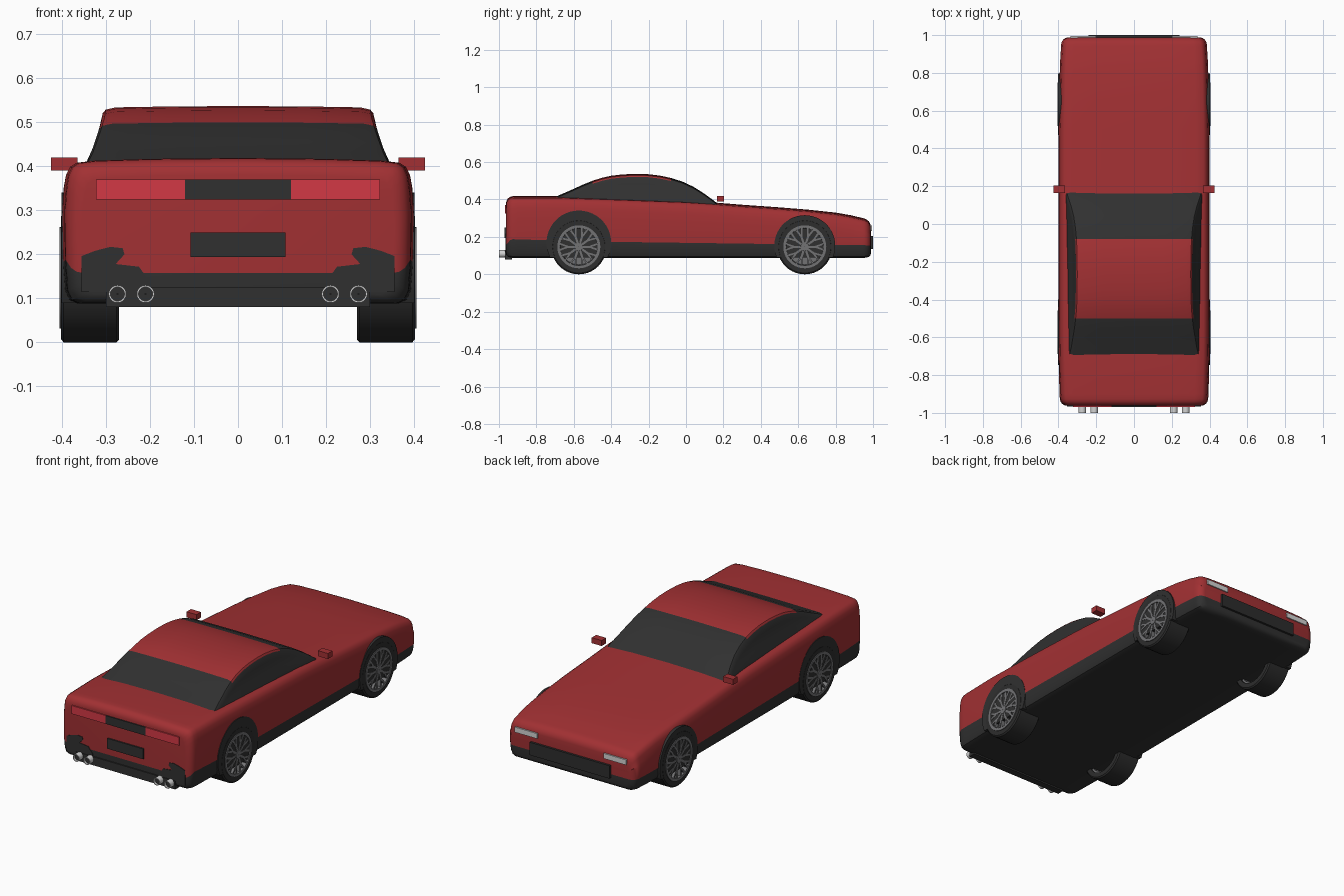
import bpy, bmesh, math
from mathutils import Matrix, Vector

if "Cube" in bpy.data.objects:
    bpy.data.objects.remove(bpy.data.objects["Cube"])


def mat(name, rgb):
    m = bpy.data.materials.new(name)
    m.diffuse_color = (*rgb, 1)
    m.use_nodes = True
    m.node_tree.nodes["Principled BSDF"].inputs["Base Color"].default_value = m.diffuse_color
    return m


RED = mat("body red", (0.36, 0.03, 0.033))
DARK = mat("dark trim", (0.03, 0.03, 0.03))
TYRE = mat("tyre black", (0.026, 0.026, 0.026))
RIM = mat("rim grey", (0.17, 0.17, 0.175))
CHROME = mat("light metal", (0.65, 0.65, 0.65))
TAIL = mat("tail light red", (0.65, 0.04, 0.06))


def finish(name, bm, mats, angle=35):
    bmesh.ops.recalc_face_normals(bm, faces=bm.faces)
    me = bpy.data.meshes.new(name)
    bm.to_mesh(me)
    bm.free()
    for m in mats:
        me.materials.append(m)
    ob = bpy.data.objects.new(name, me)
    bpy.context.collection.objects.link(ob)
    bpy.ops.object.select_all(action='DESELECT')
    ob.select_set(True)
    bpy.context.view_layer.objects.active = ob
    bpy.ops.object.shade_smooth_by_angle(angle=math.radians(angle))
    return ob


def add_box(bm, x, y, z):
    m = Matrix.Translation(((x[0] + x[1]) / 2, (y[0] + y[1]) / 2, (z[0] + z[1]) / 2))
    m = m @ Matrix.Diagonal((x[1] - x[0], y[1] - y[0], z[1] - z[0], 1))
    bmesh.ops.create_cube(bm, size=1, matrix=m)


def box(name, x, y, z, m):
    bm = bmesh.new()
    add_box(bm, x, y, z)
    return finish(name, bm, [m])


def interp(table, y):
    for (a, va), (b, vb) in zip(table, table[1:]):
        if y <= b:
            return va + (vb - va) * max(0, (y - a) / (b - a))
    return table[-1][1]


def loft(name, ys, half_section, mats, rule):
    """Skin mirrored half sections along y; rule(row, y_mid) gives the material index."""
    bm = bmesh.new()
    rings = []
    for y in ys:
        half = half_section(y)          # runs bottom centre to top centre
        right = [bm.verts.new((x, y, z)) for x, z in half]
        left = [v if x < 1e-6 else bm.verts.new((-x, y, z)) for v, (x, z) in zip(right, half)]
        rings.append((right, left))
    n = len(rings[0][0])
    for k in range(len(ys) - 1):
        for s in (0, 1):
            a, b = rings[k][s], rings[k + 1][s]
            for i in range(n - 1):
                f = bm.faces.new((a[i], a[i + 1], b[i + 1], b[i]))
                f.material_index = rule(i, (ys[k] + ys[k + 1]) / 2)
    for k in (0, -1):                   # end caps in horizontal strips
        r, l = rings[k]
        for i in range(n - 1):
            vs = list(dict.fromkeys((r[i], r[i + 1], l[i + 1], l[i])))
            f = bm.faces.new(vs)
            f.material_index = rule(i, ys[k])
    return finish(name, bm, mats)


# Body shell
REAR, FRONT, R = -0.962, 0.988, 0.035
TOP = [(-0.962, 0.41), (-0.9, 0.413), (-0.7, 0.413), (-0.4, 0.403), (0, 0.388), (0.15, 0.378),
       (0.3, 0.366), (0.5, 0.352), (0.65, 0.34), (0.8, 0.324), (0.88, 0.31), (0.94, 0.296), (0.988, 0.285)]
WIDTH = [(-0.962, 0.39), (-0.85, 0.398), (-0.5, 0.401), (0.5, 0.4), (0.85, 0.392), (0.988, 0.383)]
STRIPE = [(-0.962, 0.158), (-0.935, 0.188), (-0.5, 0.175), (0.988, 0.155)]


def body_half(y):
    d = min(y - REAR, FRONT - y)
    inset = R - math.sqrt(max(0, R * R - max(0, R - d) ** 2))
    w, zt, zb = interp(WIDTH, y) - inset, interp(TOP, y) - inset, 0.088 + inset * 0.6
    zs = interp(STRIPE, y)
    return [(0, zb), (w * 0.5, zb), (w * 0.91, zb), (w * 0.96, zb + 0.008), (w * 0.985, zb + 0.03),
            (w * 0.997, zs), (w, (zs + zt) / 2), (w * 0.99, zt - 0.06), (w * 0.978, zt - 0.032),
            (w * 0.955, zt - 0.014), (w * 0.92, zt - 0.005), (w * 0.82, zt), (w * 0.5, zt + 0.004), (0, zt + 0.006)]


ends = [R * (1 - math.cos(math.radians(a))) for a in (0, 22, 45, 67, 90)]
ys = sorted({round(v, 4) for v in [REAR + e for e in ends] + [FRONT - e for e in ends]
             + [p[0] for p in TOP] + [-0.55, -0.2]})
loft("body", ys, body_half, [RED, DARK], lambda i, y: int(i < 5))

# Cabin with roof and wraparound glass
ROOF = [(-0.73, 0.398), (-0.69, 0.416), (-0.65, 0.433), (-0.6, 0.455), (-0.55, 0.478), (-0.5, 0.498),
        (-0.45, 0.514), (-0.4, 0.525), (-0.34, 0.532), (-0.27, 0.535), (-0.2, 0.533), (-0.14, 0.526),
        (-0.08, 0.513), (-0.02, 0.494), (0.04, 0.466), (0.1, 0.428), (0.15, 0.391), (0.18, 0.366)]
SIDE = [(0.36, 0.365), (0.39, 0.354), (0.42, 0.338), (0.46, 0.323), (0.5, 0.311), (0.54, 0.304)]


def cabin_half(y):
    zt, zb = interp(ROOF, y), interp(TOP, y) - 0.05
    zc = zt - 0.014
    pts = [(0, zb)]
    for t in (0, 0.3, 0.55, 0.8, 1):
        z = zb + (zc - zb) * t
        pts.append((interp(SIDE, z), z))
    x = pts[-1][0]
    return pts + [(x - 0.007, zt - 0.006), (x - 0.03, zt - 0.001), (0.16, zt + 0.001), (0, zt + 0.002)]


loft("cabin", [p[0] for p in ROOF], cabin_half, [DARK, RED],
     lambda i, y: int(i >= 5 and -0.5 < y < -0.08))


# Wheels
def lathe(bm, profile, centre, sx, seg=40):
    """Closed profile of (x, radius) turned about the x axis."""
    rings = []
    for k in range(seg):
        a = 2 * math.pi * k / seg
        rings.append([bm.verts.new((sx * x, centre[0] + r * math.cos(a), centre[1] + r * math.sin(a)))
                      for x, r in profile])
    n = len(profile)
    for k in range(seg):
        a, b = rings[k], rings[(k + 1) % seg]
        for i in range(n):
            j = (i + 1) % n
            bm.faces.new((a[i], a[j], b[j], b[i]))


def spoke(bm, centre, sx, a0, r0, a1, r1, w):
    p, q = (Vector((0, r * math.cos(a), r * math.sin(a))) for a, r in ((a0, r0), (a1, r1)))
    d = q - p
    rot = Matrix.Rotation(math.atan2(d.z, d.y), 4, 'X')
    mid = (p + q) / 2 + Vector((sx * 0.392, *centre))
    bmesh.ops.create_cube(bm, size=1, matrix=Matrix.Translation(mid) @ rot
                          @ Matrix.Diagonal((0.022, d.length, w, 1)))


for end, y, ra, za in (("rear", -0.573, 0.173, 0.168), ("front", 0.635, 0.163, 0.153)):
    for side, sx in (("right", 1), ("left", -1)):
        c = (y, 0.147)
        tag = end + "_" + side
        bm = bmesh.new()
        lathe(bm, [(0.27, 0.115), (0.27, 0.14), (0.276, 0.147), (0.396, 0.147), (0.402, 0.14), (0.402, 0.113)], c, sx)
        finish("tyre_" + tag, bm, [TYRE])
        bm = bmesh.new()
        lathe(bm, [(0.28, 0.115), (0.406, 0.115), (0.406, 0.1), (0.375, 0.096), (0.375, 0.002),
                   (0.365, 0.002), (0.365, 0.105), (0.28, 0.105)], c, sx)
        lathe(bm, [(0.37, 0.002), (0.37, 0.025), (0.406, 0.022), (0.406, 0.002)], c, sx, 16)
        for k in range(10):
            a = 2 * math.pi * k / 10
            spoke(bm, c, sx, a, 0.018, a, 0.06, 0.011)
            for s in (-1, 1):
                spoke(bm, c, sx, a, 0.056, a + s * 0.16, 0.103, 0.009)
        finish("rim_" + tag, bm, [RIM])
        # Dark wheel arch, cut level with the sill
        bm = bmesh.new()
        a0 = math.asin((0.09 - za) / ra)
        arc = [a0 + (math.pi - 2 * a0) * k / 28 for k in range(29)]
        loops = [[bm.verts.new((sx * x, y + ra * math.cos(a), za + ra * math.sin(a))) for a in arc]
                 for x in (0.3, 0.4015)]
        bm.faces.new(loops[0])
        bm.faces.new(loops[1])
        for k in range(29):
            j = (k + 1) % 29
            bm.faces.new((loops[0][k], loops[0][j], loops[1][j], loops[1][k]))
        finish("arch_" + tag, bm, [DARK])

# Rear details
box("rear_centre_panel", (-0.12, 0.12), (-0.968, -0.95), (0.325, 0.37), DARK)
box("rear_plate", (-0.108, 0.108), (-0.97, -0.95), (0.194, 0.25), DARK)
box("rear_diffuser", (-0.3, 0.3), (-0.968, -0.93), (0.08, 0.126), DARK)
# Front details
box("front_grille", (-0.24, 0.24), (0.96, 1.0), (0.135, 0.205), TYRE)

for side, sx in (("right", 1), ("left", -1)):
    span = lambda a, b: tuple(sorted((sx * a, sx * b)))
    box("tail_light_" + side, span(0.12, 0.323), (-0.968, -0.95), (0.325, 0.37), TAIL)
    box("headlight_" + side, span(0.2, 0.335), (0.965, 0.994), (0.232, 0.26), CHROME)
    box("mirror_" + side, span(0.365, 0.425), (0.165, 0.203), (0.39, 0.42), RED)
    # Ragged dark bumper corner
    bm = bmesh.new()
    pts = [(0.2, 0.14), (0.215, 0.158), (0.225, 0.172), (0.278, 0.178), (0.258, 0.2), (0.262, 0.214),
           (0.29, 0.217), (0.325, 0.208), (0.356, 0.196), (0.356, 0.115), (0.2, 0.115)]
    f = bm.faces.new([bm.verts.new((sx * x, -0.965, z)) for x, z in pts])
    ext = bmesh.ops.extrude_face_region(bm, geom=[f])
    bmesh.ops.translate(bm, vec=(0, 0.007, 0), verts=[v for v in ext["geom"] if isinstance(v, bmesh.types.BMVert)])
    finish("bumper_corner_" + side, bm, [DARK])
    # Tailpipes: hollow chrome tubes with dark cores
    for k, x in enumerate((0.21, 0.274)):
        for part, prof, m in (("tailpipe", [(0, 0.016), (0, 0.02), (0.07, 0.02), (0.07, 0.016)], CHROME),
                              ("tailpipe_core", [(0.012, 0.001), (0.012, 0.0165), (0.06, 0.0165), (0.06, 0.001)], DARK)):
            bm = bmesh.new()
            lathe(bm, prof, (0, 0), 1, 20)
            bmesh.ops.transform(bm, verts=bm.verts, matrix=Matrix.Translation((sx * x, -1.0, 0.11))
                                @ Matrix.Rotation(math.pi / 2, 4, 'Z'))
            finish(f"{part}_{side}_{k + 1}", bm, [m])
